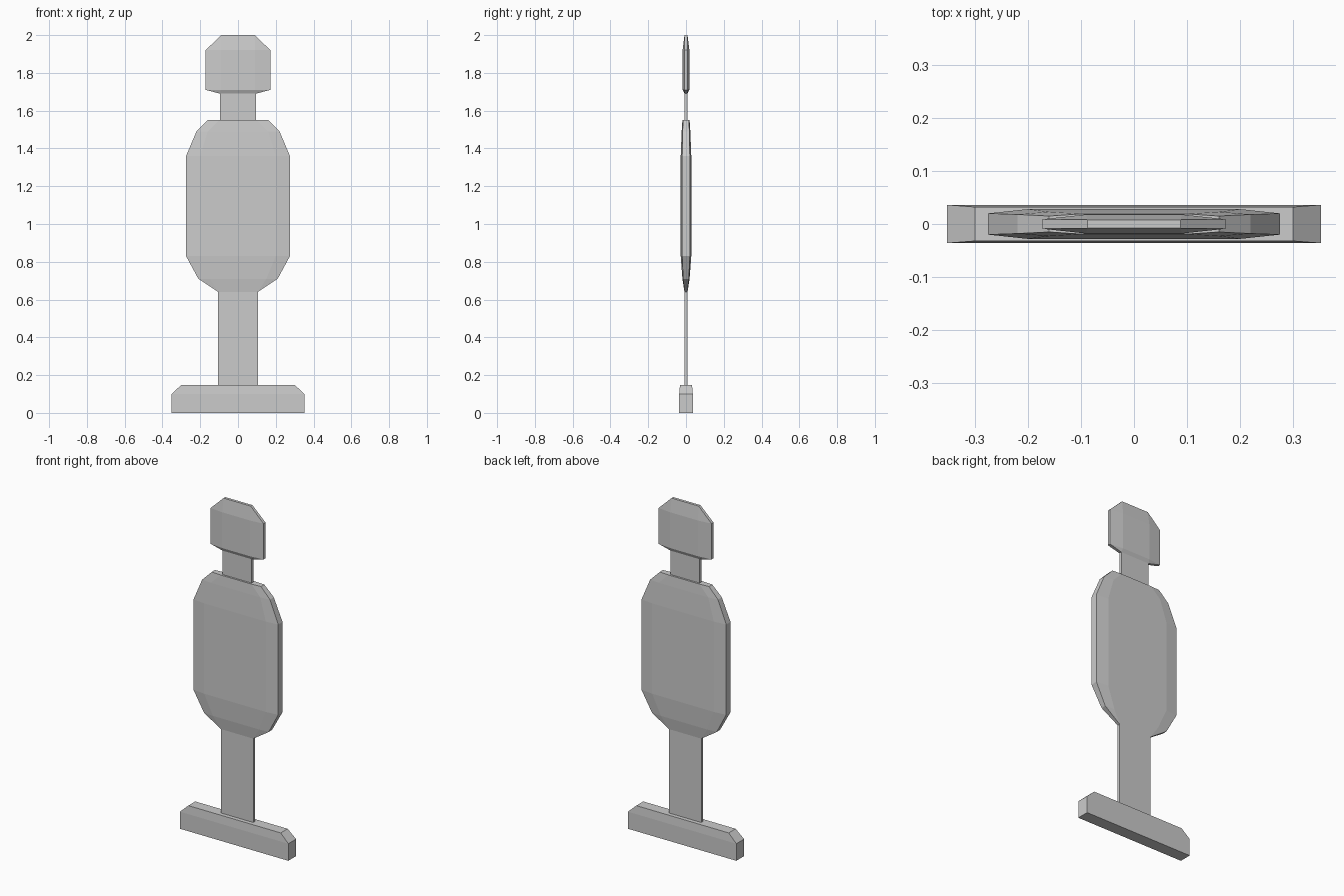
import bpy, bmesh

if "Cube" in bpy.data.objects:
    bpy.data.objects.remove(bpy.data.objects["Cube"])


def loft(name, rings):
    """Closed flat-faced loft; ring = (z, half width, inner half width, edge half depth, inner half depth)."""
    bm = bmesh.new()
    loops = []
    for z, w, wi, e, d in rings:
        pts = [(-w, -e), (-wi, -d), (wi, -d), (w, -e),
               (w, e), (wi, d), (-wi, d), (-w, e)]
        loops.append([bm.verts.new((x, y, z)) for x, y in pts])
    for a, b in zip(loops, loops[1:]):
        for i in range(8):
            j = (i + 1) % 8
            bm.faces.new((a[i], a[j], b[j], b[i]))
    bm.faces.new(loops[0][::-1])
    bm.faces.new(loops[-1])
    bmesh.ops.remove_doubles(bm, verts=bm.verts, dist=0.0005)
    bmesh.ops.recalc_face_normals(bm, faces=bm.faces)
    mesh = bpy.data.meshes.new(name)
    bm.to_mesh(mesh)
    bm.free()
    obj = bpy.data.objects.new(name, mesh)
    bpy.context.collection.objects.link(obj)
    return obj


def slab(name, sections):
    """Rectangular sections: (z, half width, half depth)."""
    return loft(name, [(z, w, w, d, d) for z, w, d in sections])


# Foot with chamfered top corners
slab("base", [(0, 0.352, 0.036), (0.10, 0.352, 0.036), (0.148, 0.30, 0.032)])

# Thin supporting post and neck
slab("post", [(0.148, 0.105, 0.008), (0.64, 0.105, 0.008)])
slab("neck", [(1.55, 0.094, 0.008), (1.69, 0.094, 0.008)])

# Faceted torso plate
loft("torso", [
    (0.64, 0.105, 0.105, 0.008, 0.008),
    (0.71, 0.21, 0.15, 0.015, 0.019),
    (0.83, 0.275, 0.20, 0.020, 0.028),
    (1.36, 0.275, 0.20, 0.020, 0.028),
    (1.49, 0.22, 0.16, 0.018, 0.023),
    (1.55, 0.16, 0.10, 0.015, 0.019),
])

# Faceted head plate
loft("head", [
    (1.69, 0.094, 0.094, 0.008, 0.008),
    (1.71, 0.172, 0.09, 0.009, 0.018),
    (1.92, 0.172, 0.09, 0.009, 0.018),
    (2.00, 0.088, 0.088, 0.008, 0.008),
])
